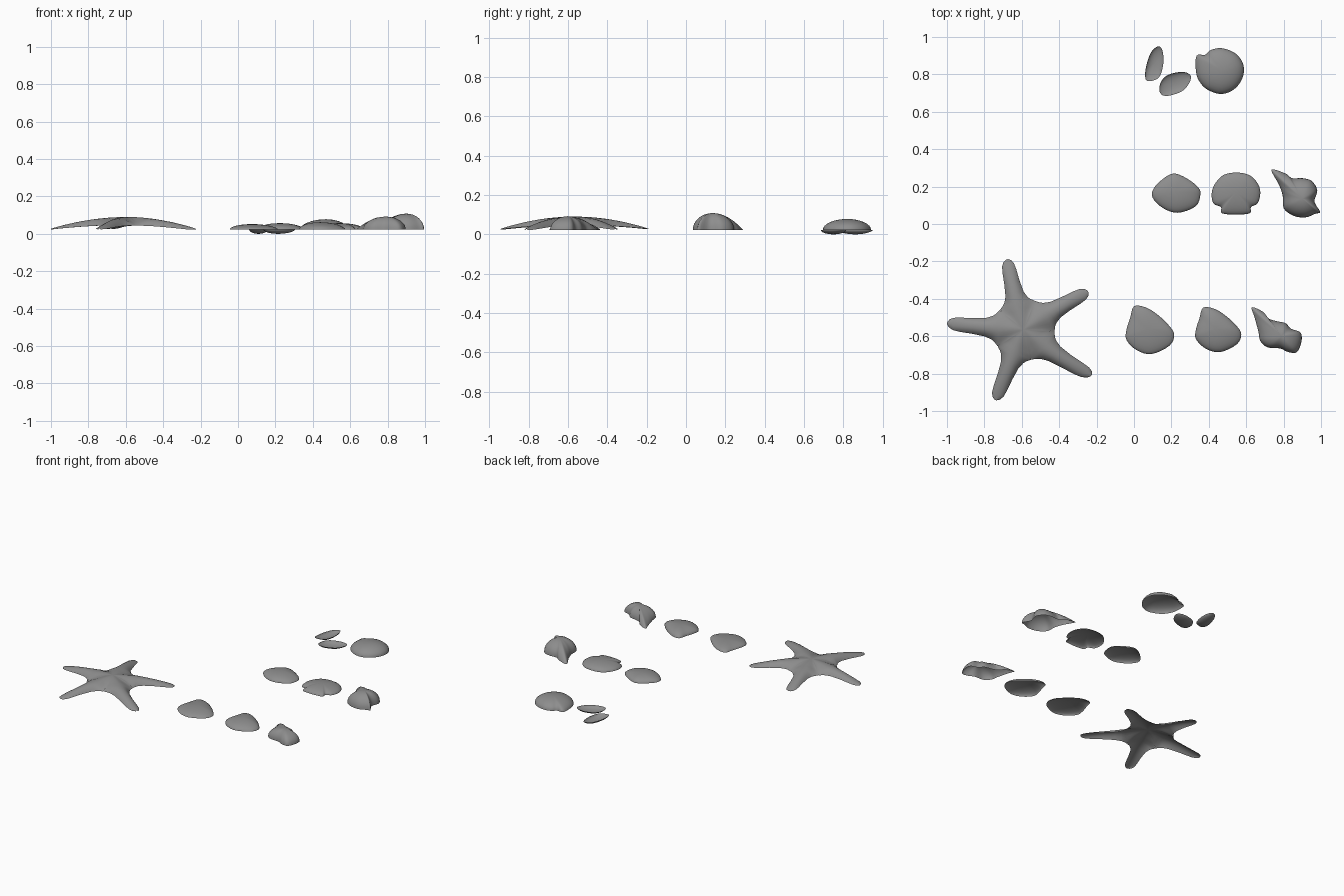
import bpy, bmesh, math
from mathutils import Vector, Matrix

cube = bpy.data.objects.get("Cube")
if cube:
    bpy.data.objects.remove(cube)

grey = bpy.data.materials.new("shell_grey")
grey.use_nodes = True
colour = (0.27, 0.27, 0.27, 1)
grey.diffuse_color = colour
grey.node_tree.nodes["Principled BSDF"].inputs["Base Color"].default_value = colour
RIM = 0.022


def finish(name, bm, up=True):
    """Weld, orient and smooth one open surface."""
    bmesh.ops.remove_doubles(bm, verts=bm.verts, dist=0.0004)
    bmesh.ops.recalc_face_normals(bm, faces=bm.faces)
    bm.normal_update()
    if (sum(f.normal.z * f.calc_area() for f in bm.faces) > 0) != up:
        bmesh.ops.reverse_faces(bm, faces=bm.faces)
    mesh = bpy.data.meshes.new(name)
    bm.to_mesh(mesh)
    bm.free()
    mesh.materials.append(grey)
    mesh.shade_smooth()
    obj = bpy.data.objects.new(name, mesh)
    bpy.context.collection.objects.link(obj)
    return obj


def grid_faces(bm, rows, closed):
    for lower, upper in zip(rows, rows[1:]):
        count = len(lower)
        for i in range(count if closed else count - 1):
            j = (i + 1) % count
            bm.faces.new((lower[i], lower[j], upper[j], upper[i]))


def smooth_loop(points, steps=4):
    """Closed Catmull-Rom curve through the outline points."""
    n, loop = len(points), []
    for i in range(n):
        a, b, c, d = (points[(i + k) % n] for k in (-1, 0, 1, 2))
        for s in range(steps):
            t = s / steps
            loop.append(0.5 * (2 * b + (c - a) * t + (2 * a - 5 * b + 4 * c - d) * t * t
                               + (3 * b - a - 3 * c + d) * t ** 3))
    return loop


def shell(name, peak, height, outline, rings=9):
    """Dome over an outline in hundredths; long lobes fall off more evenly."""
    centre = Vector(peak) / 100
    loop = smooth_loop([Vector(p) / 100 for p in outline])
    mean = sum((p - centre).length for p in loop) / len(loop)
    bm = bmesh.new()
    rows = []
    for k in range(rings):
        t = math.sin(math.pi / 2 * k / (rings - 1))
        row = []
        for p in loop:
            power = 0.5 * max(1, (p - centre).length / mean) ** 1.2
            z = RIM + height * max(0, 1 - t * t) ** power
            xy = centre.lerp(p, t) if k else centre
            row.append(bm.verts.new((xy.x, xy.y, z)))
        rows.append(row)
    # Collapse the innermost ring into the peak
    tip = bm.verts.new((centre.x, centre.y, RIM + height))
    for i in range(len(loop)):
        bm.faces.new((tip, rows[1][i], rows[1][(i + 1) % len(loop)]))
    bmesh.ops.delete(bm, geom=rows[0], context='VERTS')
    grid_faces(bm, rows[1:], True)
    return finish(name, bm, height > 0)


# Starfish: five arched arms whose inner sectors meet at the centre
CENTRE = Vector((-0.59, -0.565))
VALLEY = 0.134
WIDTHS = [(0, .097), (.06, .077), (.12, .064), (.25, .05), (.5, .042),
          (.75, .038), (.88, .033), (.96, .022), (1, .006)]


def rim_height(a):
    return RIM + 0.025 * max(0, 1 - (a / 0.42) ** 2)


bm = bmesh.new()
arms = [(0.41, -0.01), (0.386, -0.008), (0.40, -0.013), (0.435, 0.04), (0.405, -0.003)]
for index, (length, bend) in enumerate(arms):
    turn = Matrix.Rotation(math.radians(176.6 - 72 * index), 2)
    stations = [(VALLEY * k / 5, VALLEY * k / 5 * math.tan(math.pi / 5), 0) for k in range(5)]
    stations += [(VALLEY + s * (length - VALLEY), w, s) for s, w in WIDTHS]
    rows = []
    for a, width, s in stations:
        ridge = 0.09 - 0.062 * (a / length) ** 2
        edge = rim_height(a) if s else 0.09 - (0.09 - rim_height(VALLEY)) * (a / VALLEY) ** 2
        blend = min(1, max(0, (a / VALLEY - 0.7) / 0.6))
        row = []
        for k in range(-6, 7):
            u = math.sin(math.pi / 2 * k / 6)
            fall = (1 - blend) * (1 - math.cos(math.pi * u)) / 2 + blend * abs(u) ** 2.5
            xy = CENTRE + turn @ Vector((a, u * width + bend * s ** 1.5))
            row.append(bm.verts.new((xy.x, xy.y, ridge - (ridge - edge) * fall)))
        rows.append(row)
    grid_faces(bm, rows, False)
bmesh.ops.dissolve_degenerate(bm, dist=0.0004, edges=bm.edges)
finish("starfish", bm)

# Two matching clam shells
clam = [(0, -44), (6, -44.5), (12, -48), (18, -53.5), (21.5, -59), (19, -65),
        (9.5, -69.5), (1.5, -67.5), (-4, -62), (-4, -56.5), (-2, -50)]
shell("clam_large", (7.5, -56), 0.03, clam)
shell("clam_medium", (44, -56), 0.04,
      [(45 + (x - 8.5) * 0.95, -56.4 + (y + 56.5) * 0.93) for x, y in clam])

# Rounded clam and scallop with its hinge tab
shell("clam_round", (22.5, 17), 0.035,
      [(21.5, 27), (28, 24.5), (34, 20), (35.5, 16), (33, 9.5), (23.5, 6),
       (15.5, 8.5), (10, 14), (10.5, 19), (16, 24.5)])
shell("scallop", (54.5, 17), 0.035,
      [(54.5, 27.5), (62, 26), (66.5, 21), (67.5, 16), (66, 11), (62.5, 9), (62, 5.8),
       (54.5, 5), (47, 5.8), (46.5, 9), (42.5, 11), (41.5, 16), (43, 21), (47.5, 26)])

# Moon snail
shell("moon_snail", (47, 82), 0.056,
      [(33.5, 90), (38, 90.5), (41, 93), (47, 94), (54.5, 91), (58.5, 85), (58, 78),
       (53.5, 72), (46.5, 69.5), (39, 72), (34.5, 77), (33, 83)])

# Spiral conches with pointed spires
shell("conch_small", (79, -60), 0.07,
      [(63, -44.5), (69, -47), (72, -50.5), (76.5, -52), (81, -53), (84, -56), (89, -58),
       (89.5, -63), (87, -68.5), (82.5, -68.5), (78, -66.5), (71.5, -66), (67.5, -62.5),
       (66.5, -57.5), (64.5, -50)])
shell("conch_large", (90, 13.5), 0.086,
      [(73.5, 29), (81, 27), (84.5, 24.5), (90, 24.5), (95, 23), (98, 18), (96.5, 12),
       (99.5, 6.5), (97, 5.5), (91.5, 3.5), (85, 4.5), (80, 8.5), (79.5, 15), (77.5, 21)])

# Two small upturned mussel halves
shell("mussel_upper", (11, 86), -RIM,
      [(13.5, 95), (15.5, 91.5), (15.5, 84.5), (13, 78), (7, 76.5), (6, 81), (7.5, 88), (10, 93)])
shell("mussel_lower", (21.5, 75), -RIM,
      [(28, 81), (30.5, 78), (26.5, 71.5), (18, 68.5), (14, 70), (14, 75), (17, 79), (22.5, 81)])
